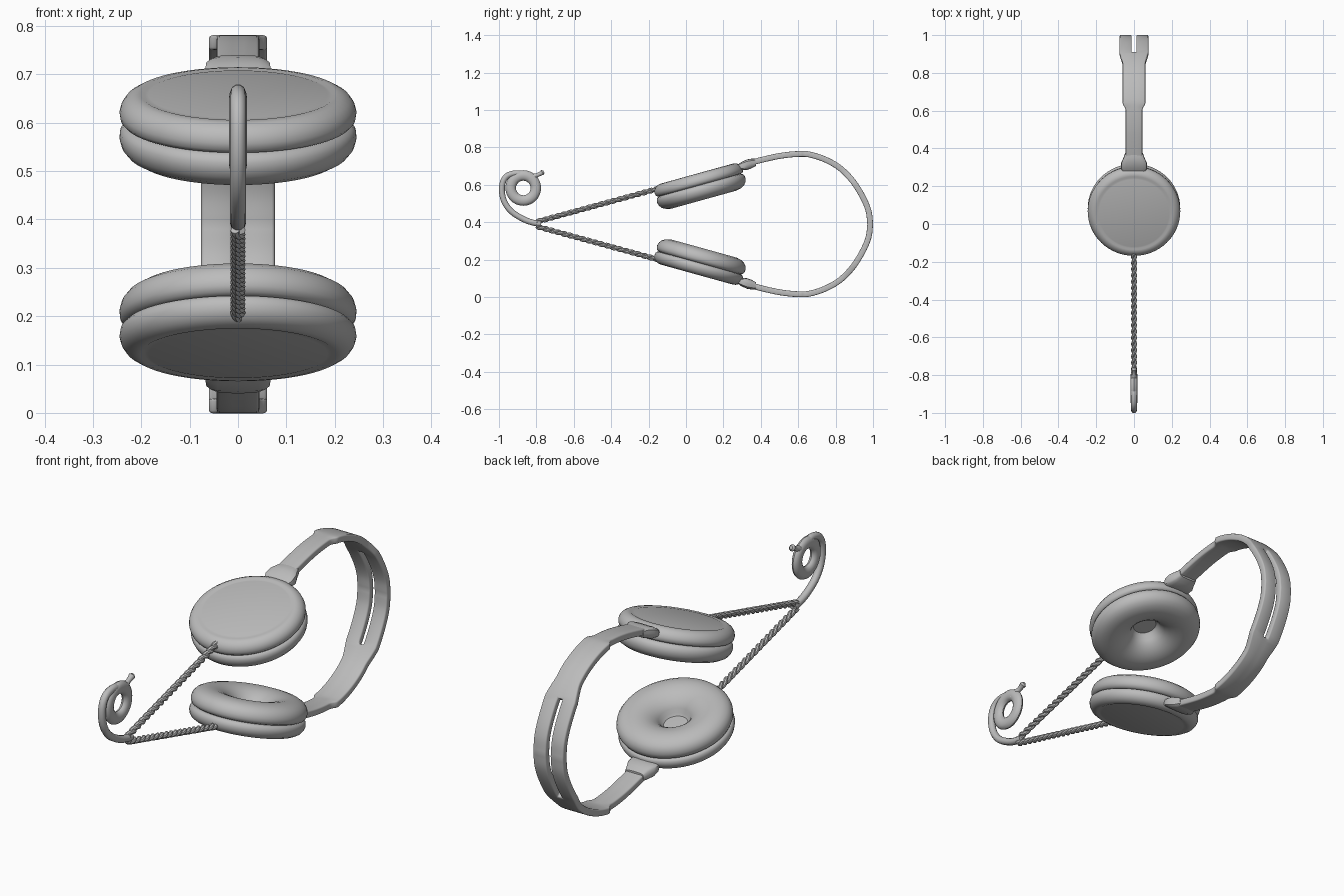
import bpy, bmesh, math
from mathutils import Vector, Matrix

old = bpy.data.objects.get("Cube")
if old:
    bpy.data.objects.remove(old, do_unlink=True)

MID = 0.39  # height of the symmetry plane; all parts are modelled around it

grey = bpy.data.materials.new("light_grey")
GREY = (0.5, 0.5, 0.5, 1)
grey.diffuse_color = GREY
grey.use_nodes = True
grey.node_tree.nodes["Principled BSDF"].inputs["Base Color"].default_value = GREY


def finish(name, bm, mirror=True, angle=40):
    """Turn a bmesh into a smooth object, mirrored from the upper to the lower half."""
    bmesh.ops.recalc_face_normals(bm, faces=bm.faces)
    me = bpy.data.meshes.new(name)
    bm.to_mesh(me)
    bm.free()
    me.materials.append(grey)
    ob = bpy.data.objects.new(name, me)
    bpy.context.collection.objects.link(ob)
    ob.location.z = MID
    bpy.ops.object.select_all(action='DESELECT')
    ob.select_set(True)
    bpy.context.view_layer.objects.active = ob
    bpy.ops.object.shade_smooth_by_angle(angle=math.radians(angle))
    if mirror:
        m = ob.modifiers.new("mirror", 'MIRROR')
        m.use_axis = (False, False, True)
        m.merge_threshold = 0.0005
    return ob


def spline(pts, n=6):
    """Catmull-Rom samples through (y, z) points, as vectors in the x = 0 plane."""
    p = [Vector((0, y, z - MID)) for y, z in pts]
    p = [2 * p[0] - p[1]] + p + [2 * p[-1] - p[-2]]
    out = []
    for a, b, c, d in zip(p, p[1:], p[2:], p[3:]):
        for i in range(n):
            t = i / n
            out.append(0.5 * (2 * b + (c - a) * t + (2 * a - 5 * b + 4 * c - d) * t * t
                              + (3 * b - a - 3 * c + d) * t ** 3))
    return out + [p[-2]]


def tube(bm, path, radii, sides=10, flat=1.0, closed=False):
    """Round tube along a path; flat scales its size along x."""
    rings = []
    n = len(path)
    for i, p in enumerate(path):
        before = path[i - 1] if closed or i else p
        after = path[(i + 1) % n] if closed or i < n - 1 else p
        t = (after - before).normalized()
        u = (Vector((1, 0, 0)) - t * t.x).normalized()
        v = t.cross(u)
        r = radii[i] if isinstance(radii, list) else radii
        rings.append([bm.verts.new(p + u * r * flat * math.cos(a) + v * r * math.sin(a))
                      for a in (2 * math.pi * k / sides for k in range(sides))])
    for i in range(n if closed else n - 1):
        a, b = rings[i], rings[(i + 1) % n]
        for k in range(sides):
            j = (k + 1) % sides
            bm.faces.new((a[k], a[j], b[j], b[k]))
    if not closed:
        bm.faces.new(rings[0])
        bm.faces.new(rings[-1])


# Ear cups: each lathed part is tilted into place
TILT = Matrix.Translation((0, 0.075, 0.595 - MID)) @ Matrix.Rotation(math.radians(15.5), 4, 'X')


def lathe(name, profile, steps=64):
    bm = bmesh.new()
    vs = [bm.verts.new((r, 0, z)) for r, z in profile]
    es = [bm.edges.new(e) for e in zip(vs, vs[1:])]
    bmesh.ops.spin(bm, geom=vs + es, cent=(0, 0, 0), axis=(0, 0, 1),
                   angle=2 * math.pi, steps=steps, use_merge=True)
    bmesh.ops.remove_doubles(bm, verts=bm.verts, dist=0.0004)
    bm.transform(TILT)
    return finish(name, bm)


lathe("ear_cup_shell", [(0, 0.066), (0.185, 0.066), (0.193, 0.064), (0.202, 0.067),
                        (0.217, 0.064), (0.232, 0.055), (0.241, 0.042), (0.245, 0.028),
                        (0.243, 0.014), (0.236, 0.006), (0.225, 0.003), (0, 0.003)])
lathe("ear_cushion", [(0.05, 0.004), (0.225, 0.004), (0.238, -0.002), (0.244, -0.014),
                      (0.245, -0.028), (0.240, -0.045), (0.228, -0.060), (0.208, -0.071),
                      (0.182, -0.077), (0.155, -0.077), (0.128, -0.071), (0.104, -0.060),
                      (0.083, -0.044), (0.068, -0.026), (0.060, -0.008), (0.05, 0.004)])

# Headband: a strip with stepped widths and a long slot round the far end
half = spline([(0.32, 0.712), (0.445, 0.743), (0.525, 0.758), (0.605, 0.765), (0.66, 0.762),
               (0.74, 0.737), (0.82, 0.692), (0.89, 0.622), (0.945, 0.535), (0.976, 0.46),
               (0.985, 0.39)])


def ramp(v, a, b):
    return min(1, max(0, (v - a) / (b - a)))


bm = bmesh.new()
rows = []
for p in half:
    w = 0.044 + 0.016 * ramp(p.y, 0.61, 0.635) + 0.016 * ramp(p.y, 0.85, 0.90)
    rows.append([bm.verts.new((x, p.y, p.z)) for x in (-w, -0.012, 0.012, w)])
for a, b in zip(rows, rows[1:]):
    for k in range(3):
        if k != 1 or a[0].co.y < 0.895:
            bm.faces.new((a[k], a[k + 1], b[k + 1], b[k]))
band = finish("headband", bm)
solid = band.modifiers.new("thickness", 'SOLIDIFY')
solid.thickness = 0.031
solid.offset = 0
bev = band.modifiers.new("soft_edges", 'BEVEL')
bev.width = 0.006
bev.segments = 2
bev.limit_method = 'ANGLE'
bev.angle_limit = math.radians(50)

# Hinges: flared blocks joining the band to the cups
bm = bmesh.new()
rows = []
for y, w, h in [(0.275, 0.060, 0.012), (0.295, 0.070, 0.022), (0.325, 0.068, 0.028),
                (0.350, 0.056, 0.026), (0.375, 0.047, 0.019)]:
    z = 0.706 - MID + (y - 0.32) * 0.26
    ring = []
    for k in range(16):
        c, s = math.cos(k * math.pi / 8), math.sin(k * math.pi / 8)
        ring.append(bm.verts.new((w * math.copysign(abs(c) ** 0.5, c), y,
                                  z + h * math.copysign(abs(s) ** 0.5, s))))
    rows.append(ring)
for a, b in zip(rows, rows[1:]):
    for k in range(16):
        j = (k + 1) % 16
        bm.faces.new((a[k], a[j], b[j], b[k]))
bm.faces.new(rows[0])
bm.faces.new(rows[-1])
finish("hinge", bm)

# Twisted cables running from the cups to the junction
start, end = Vector((0, -0.14, 0.582 - MID)), Vector((0, -0.80, 0.402 - MID))
axis = (end - start).normalized()
side = Vector((1, 0, 0))
up = axis.cross(side)
bm = bmesh.new()
for strand in range(2):
    path = []
    for i in range(161):
        a = 2 * math.pi * 10 * i / 160 + strand * math.pi
        path.append(start.lerp(end, i / 160) + 0.006 * (side * math.cos(a) + up * math.sin(a)))
    tube(bm, path, 0.0095, sides=8)
finish("twisted_cable", bm)

# Single cable sweeping up from the junction
bm = bmesh.new()
tail = spline([(-0.775, 0.392), (-0.81, 0.396), (-0.864, 0.414), (-0.928, 0.453),
               (-0.968, 0.503), (-0.984, 0.56), (-0.979, 0.615), (-0.953, 0.650),
               (-0.906, 0.662), (-0.87, 0.655)], 5)
tube(bm, tail, 0.0165)
finish("cable_tail", bm, mirror=False)

# Coiled end of the cable
bm = bmesh.new()
centre = Vector((0, -0.87, 0.583 - MID))
coil = [centre + 0.067 * Vector((0, math.cos(a), math.sin(a)))
        for a in (2 * math.pi * i / 40 for i in range(40))]
tube(bm, coil, 0.028, sides=12, flat=0.68, closed=True)
finish("cable_coil", bm, mirror=False)

# Plug with a small rounded tip
bm = bmesh.new()
plug = spline([(-0.835, 0.625), (-0.815, 0.645), (-0.795, 0.652), (-0.778, 0.660),
               (-0.768, 0.666), (-0.760, 0.670)], 1)
tube(bm, plug, [0.018, 0.016, 0.011, 0.012, 0.015, 0.008])
finish("plug", bm, mirror=False)
